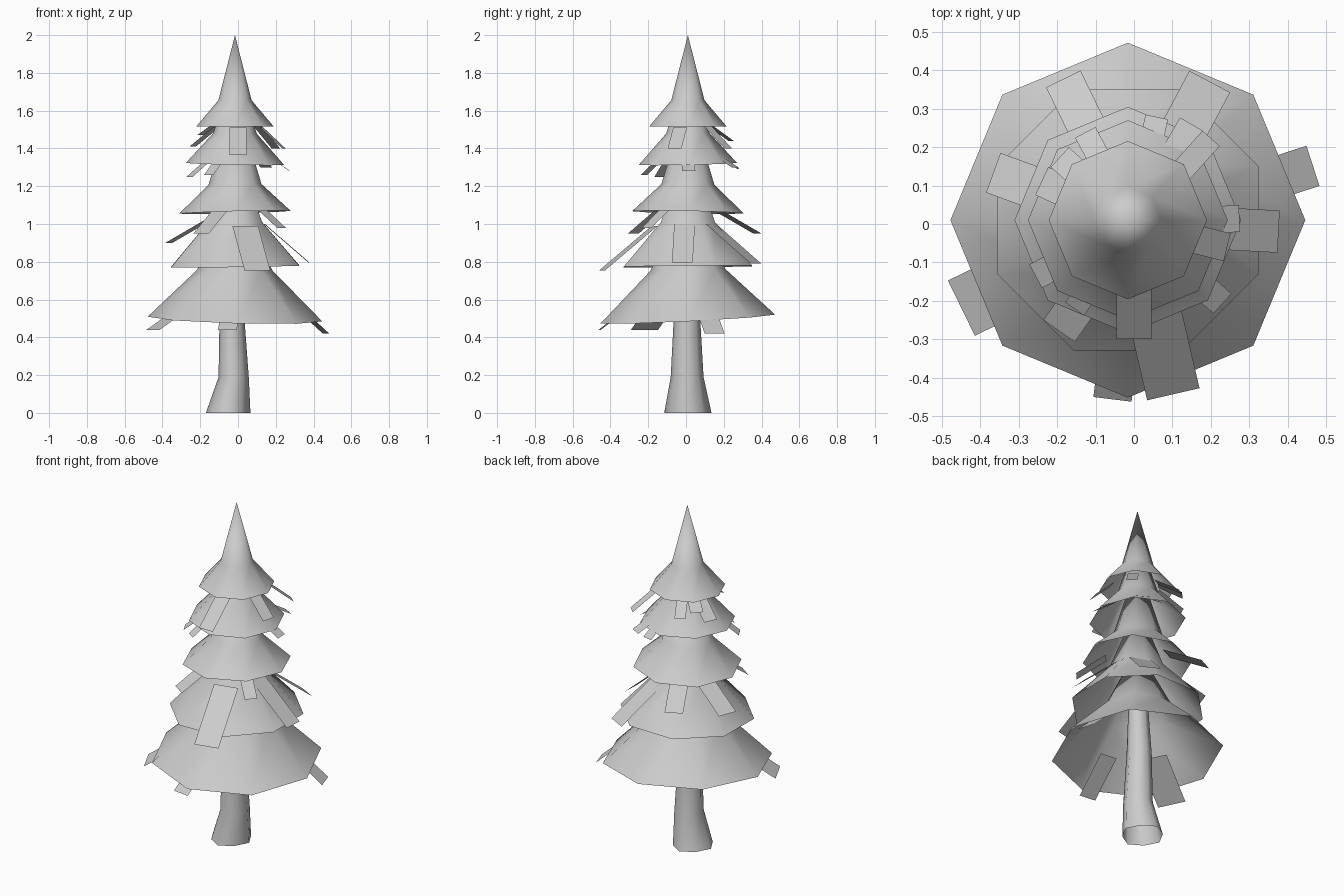
import bpy, bmesh
from math import sin, cos, pi, radians
from mathutils import Vector

CX, CY = -0.016, 0.01   # trunk axis


def make_object(name, bm, smooth):
    me = bpy.data.meshes.new(name)
    bm.normal_update()
    bm.to_mesh(me)
    bm.free()
    for p in me.polygons:
        p.use_smooth = smooth
    ob = bpy.data.objects.new(name, me)
    bpy.context.collection.objects.link(ob)
    return ob


def bridge(bm, a, b):
    n = len(a)
    for i in range(n):
        j = (i + 1) % n
        bm.faces.new((a[i], a[j], b[j], b[i]))


# Foliage tier: open octagonal skirt with a kinked profile and a tilted rim
def tier(name, rim_r, rim_z, kink_r, kink_z, apex_z, turn=0.0, tilt=(0, 0)):
    bm = bmesh.new()
    rings = []
    for r, z, t in ((rim_r, rim_z, 1), (kink_r, kink_z, 0.5)):
        ring = []
        for i in range(8):
            a = radians(turn) + i * pi / 4
            x, y = r * cos(a), r * sin(a)
            ring.append(bm.verts.new((CX + x, CY + y, z + t * (tilt[0] * x + tilt[1] * y))))
        rings.append(ring)
    bridge(bm, *rings)
    apex = bm.verts.new((CX, CY, apex_z))
    for i in range(8):
        bm.faces.new((rings[1][i], rings[1][(i + 1) % 8], apex))
    make_object(name, bm, True)


tier("foliage_tier_1", 0.462, 0.497, 0.20, 0.755, 1.15, 0, (-0.027, 0.05))
tier("foliage_tier_2", 0.368, 0.775, 0.155, 1.01, 1.42, 22.5, (0.015, 0.01))
tier("foliage_tier_3", 0.295, 1.062, 0.14, 1.21, 1.68, 0, (0.025, -0.02))
tier("foliage_tier_4", 0.260, 1.318, 0.115, 1.48, 1.85, 0, (-0.02, 0.02))
tier("foliage_tier_5", 0.206, 1.515, 0.088, 1.655, 2.0, 0)

# Trunk: leaning rings with a flared, lobed foot
bm = bmesh.new()
prev = None
for cx, cy, rx, ry, z, lobe in ((-0.052, 0.01, 0.118, 0.125, 0, 0.1),
                                (-0.023, 0.006, 0.08, 0.087, 0.19, 0.04),
                                (-0.032, 0.005, 0.066, 0.07, 0.5, 0),
                                (-0.02, 0.01, 0.05, 0.05, 0.85, 0)):
    ring = []
    for i in range(8):
        a = i * pi / 4
        k = 1 - lobe * (i % 2)
        ring.append(bm.verts.new((cx + rx * k * cos(a), cy + ry * k * sin(a), z)))
    if prev:
        bridge(bm, prev, ring)
    prev = ring
make_object("trunk", bm, True)


# Loose branch: flat card running down and outward from under a tier
# (azimuth, inner radius, inner z, tip radius, tip z, width)
def branch(name, az, r0, z0, r1, z1, w):
    a = radians(az)
    out, side = Vector((cos(a), sin(a), 0)), Vector((-sin(a), cos(a), 0)) * w / 2
    p = out * r0 + Vector((0, 0, z0))
    q = out * r1 + Vector((0, 0, z1))
    bm = bmesh.new()
    bm.faces.new([bm.verts.new(v) for v in (p - side, q - side, q + side, p + side)])
    make_object(name, bm, False)


BRANCHES = [
    # under the lowest tier
    (206, 0.25, 0.60, 0.50, 0.44, 0.16),
    (18, 0.25, 0.63, 0.49, 0.42, 0.11),
    (263, 0.25, 0.60, 0.46, 0.44, 0.10),
    # under the third tier
    (283, 0.17, 0.99, 0.455, 0.755, 0.14),
    (-3, 0.14, 1.00, 0.377, 0.795, 0.11),
    (62, 0.15, 1.00, 0.42, 0.79, 0.12),
    (116, 0.19, 1.07, 0.42, 0.95, 0.10),
    (160, 0.17, 1.02, 0.39, 0.90, 0.11),
    (235, 0.17, 1.07, 0.34, 0.95, 0.10),
    (318, 0.15, 1.09, 0.31, 0.98, 0.07),
    # under the fourth tier
    (3, 0.16, 1.36, 0.275, 1.28, 0.07),
    (208, 0.15, 1.36, 0.29, 1.25, 0.07),
    (60, 0.16, 1.38, 0.30, 1.30, 0.07),
    (78, 0.16, 1.38, 0.285, 1.29, 0.06),
    (235, 0.15, 1.36, 0.27, 1.26, 0.06),
    # under the top tier
    (270, 0.13, 1.51, 0.30, 1.365, 0.09),
    (-14, 0.13, 1.51, 0.25, 1.40, 0.075),
    (48, 0.14, 1.53, 0.30, 1.40, 0.06),
    (155, 0.13, 1.51, 0.265, 1.41, 0.08),
    (138, 0.13, 1.54, 0.26, 1.47, 0.07),
    (118, 0.13, 1.53, 0.27, 1.44, 0.06),
]
for n, b in enumerate(BRANCHES, 1):
    branch(f"loose_branch_{n}", *b)
